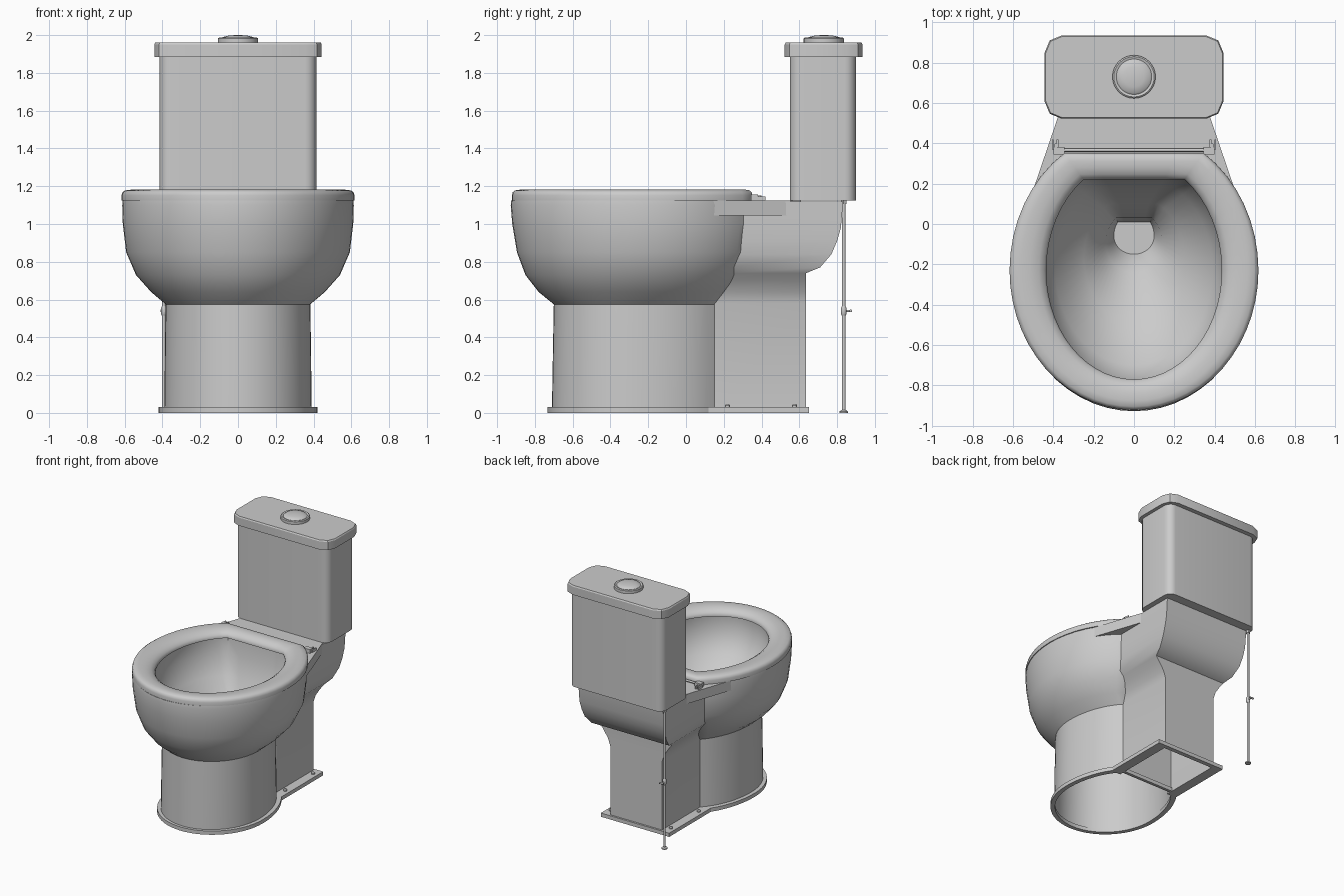
import bpy, bmesh
from math import cos, sin, pi, acos, sqrt, radians
from mathutils import Vector

if "Cube" in bpy.data.objects:
    bpy.data.objects.remove(bpy.data.objects["Cube"])


def finish(name, bm, angle=35):
    bmesh.ops.recalc_face_normals(bm, faces=bm.faces)
    me = bpy.data.meshes.new(name)
    bm.to_mesh(me)
    bm.free()
    ob = bpy.data.objects.new(name, me)
    bpy.context.collection.objects.link(ob)
    bpy.ops.object.select_all(action='DESELECT')
    ob.select_set(True)
    bpy.context.view_layer.objects.active = ob
    bpy.ops.object.shade_smooth_by_angle(angle=radians(angle))
    return ob


def loft(name, loops, cap0=False, cap1=False, ring=False, angle=35):
    """Skin a list of equal-length closed loops; ring joins last to first."""
    bm = bmesh.new()
    rows = [[bm.verts.new(p) for p in lp] for lp in loops]
    n = len(rows[0])
    pairs = list(zip(rows, rows[1:])) + ([(rows[-1], rows[0])] if ring else [])
    for a, b in pairs:
        for i in range(n):
            j = (i + 1) % n
            bm.faces.new((a[i], a[j], b[j], b[i]))
    if cap0:
        bm.faces.new(rows[0])
    if cap1:
        bm.faces.new(rows[-1])
    return finish(name, bm, angle)


def egg(z, rx, yf, yb, hb, cy):
    """Oval with a flat back edge of half width hb at y = yb."""
    t0 = acos(hb / rx)
    ry = (yb - cy) / sqrt(1 - (hb / rx) ** 2)
    half = [(rx * cos(t0 * (1 - k / 8)), cy + ry * sin(t0 * (1 - k / 8))) for k in range(8)]
    front = [(rx * cos(pi * k / 28), cy - (cy - yf) * sin(pi * k / 28)) for k in range(29)]
    pts = half + front + [(-x, y) for x, y in reversed(half)]
    pts += [(hb * f, yb) for f in (-.6, -.2, .2, .6)]
    return [(x, y, z) for x, y in pts]


def lathe(name, x, y, prof, n=32):
    return loft(name, [[(x + r * cos(2 * pi * k / n), y + r * sin(2 * pi * k / n), z)
                        for k in range(n)] for r, z in prof], True, True)


def prism(name, pts, z0, z1):
    return loft(name, [[(x, y, z) for x, y in pts] for z in (z0, z1)], True, True)


def box(name, x0, x1, y0, y1, z0, z1):
    return prism(name, [(x0, y0), (x1, y0), (x1, y1), (x0, y1)], z0, z1)


def rounded(x, y0, y1, r, seg, z):
    """Rounded rectangle loop."""
    out = []
    for cx, cy, a in ((x - r, y1 - r, 0), (r - x, y1 - r, 1), (r - x, y0 + r, 2), (x - r, y0 + r, 3)):
        for k in range(seg + 1):
            t = (a + k / seg) * pi / 2
            out.append((cx + r * cos(t), cy + r * sin(t), z))
    return out


def rod(name, a, b, r, n=12):
    a, b = Vector(a), Vector(b)
    bm = bmesh.new()
    bmesh.ops.create_cone(bm, cap_ends=True, segments=n, radius1=r, radius2=r, depth=(b - a).length)
    bm.transform((b - a).to_track_quat('Z', 'Y').to_matrix().to_4x4())
    bmesh.ops.translate(bm, vec=(a + b) / 2, verts=bm.verts)
    return finish(name, bm)


# Bowl and pedestal: one shell from the floor, over the rim, down to the drain
loft("bowl", [egg(*r) for r in (
    (0.0, .39, -.71, .15, .23, -.28),
    (.30, .387, -.705, .15, .23, -.28),
    (.575, .383, -.70, .15, .23, -.28),
    (.64, .46, -.78, .20, .26, -.26),
    (.73, .54, -.85, .265, .30, -.24),
    (.85, .592, -.895, .32, .33, -.23),
    (1.0, .61, -.92, .335, .34, -.23),
    (1.10, .613, -.928, .335, .34, -.23),
    (1.125, .610, -.925, .335, .34, -.23),
    (1.125, .45, -.785, .235, .255, -.23),
    (1.0, .46, -.79, .225, .25, -.23),
    (.85, .39, -.70, .18, .20, -.22),
    (.70, .25, -.48, .10, .12, -.17),
    (.60, .14, -.24, .03, .09, -.10),
    (.45, .10, -.15, .01, .08, -.06))], cap1=True, angle=40)

# Seat ring: cross-section swept between the inner and outer ovals
inner, outer = (.435, -.77, .22, .25, -.23), (.617, -.922, .352, .345, -.23)
section = ((1, 1.124), (1, 1.152), (.97, 1.168), (.89, 1.178), (.7, 1.182), (.45, 1.18),
           (.2, 1.17), (.05, 1.152), (0, 1.135), (0, 1.124))
loft("seat", [egg(z, *[a + (b - a) * t for a, b in zip(inner, outer)]) for t, z in section],
     ring=True, angle=50)

# Base flange: hollow ring plus strips round the rear block
fo, fi = (.42, -.732, .165, .27, -.28), (.385, -.70, .145, .23, -.28)
loft("base_flange", [egg(0, *fo), egg(.03, *fo), egg(.03, *fi), egg(0, *fi)], ring=True)
prism("rear_flange", [(.305, .11), (.305, .65), (-.305, .65), (-.305, .11),
                      (-.225, .11), (-.225, .615), (.225, .615), (.225, .11)], 0, .03)

# Rear block flaring out into the tank support (hollow underneath)
rows = ((0, .23, .14, .635), (.58, .23, .14, .635), (.64, .25, .16, .635), (.70, .29, .20, .635),
        (.74, .32, .22, .636), (.77, .345, .24, .71), (.84, .365, .27, .77),
        (.91, .372, .28, .80), (.98, .376, .28, .82), (1.12, .378, .28, .832))
loft("tank_support", [[(w, f, z), (w, b, z), (-w, b, z), (-w, f, z)] for z, w, f, b in rows],
     cap1=True)

# Flared deck between the bowl and the tank
side = [(.36, .28), (.42, .14), (.51, .14), (.35, .61)]
prism("deck", side + [(-x, y) for x, y in reversed(side)], 1.045, 1.124)

# Tank, lid and flush button
loft("tank", [rounded(.415, .55, .90, .06, 6, z) for z in (1.125, 1.89)], True, True)
loft("tank_lid", [rounded(.443, .522, .935, .085, 2, z) for z in (1.885, 1.95)]
     + [rounded(.438, .527, .930, .083, 2, 1.96)], True, True, angle=25)
lathe("flush_button", 0, .73, [(.107, 1.955), (.107, 1.982), (.1, 1.987), (.088, 1.983),
                               (.08, 1.99), (.05, 1.997), (.015, 2.0)])

# Seat hinges and hinge rod
rod("hinge_rod", (-.36, .366, 1.143), (.36, .366, 1.143), .008)
for s, tag in ((-1, "left"), (1, "right")):
    xs = lambda a, b: sorted((s * a, s * b))
    box("hinge_block_" + tag, *xs(.345, .40), .345, .382, 1.12, 1.155)
    for k, x in enumerate((.375, .398)):
        box(f"hinge_prong_{tag}_{k}", *xs(x, x + .009), .37, .42, 1.12, 1.145)
    rod("hinge_pin_" + tag, (s * .388, .39, 1.12), (s * .388, .39, 1.15), .009)
    # Floor bolts
    for k, y in enumerate((.22, .575)):
        lathe(f"floor_bolt_{tag}_{k}", s * .268, y, [(.013, .025), (.013, .04), (.007, .048)], 12)

# Water supply pipe with valve and floor collar
px, py = -.393, .835
rod("supply_pipe", (px, py, 0), (px, py, 1.13), .009)
lathe("pipe_collar", px, py, [(.022, 0), (.022, .008), (.012, .016)], 16)
lathe("pipe_nut", px, py, [(.016, 1.105), (.016, 1.127)], 6)
lathe("valve_body", px, py, [(.01, .515), (.015, .525), (.015, .555), (.01, .565)], 12)
rod("valve_stem", (px, py - .015, .54), (px, py + .035, .54), .006)
rod("valve_handle", (px - .018, py + .038, .54), (px + .018, py + .038, .54), .007)
